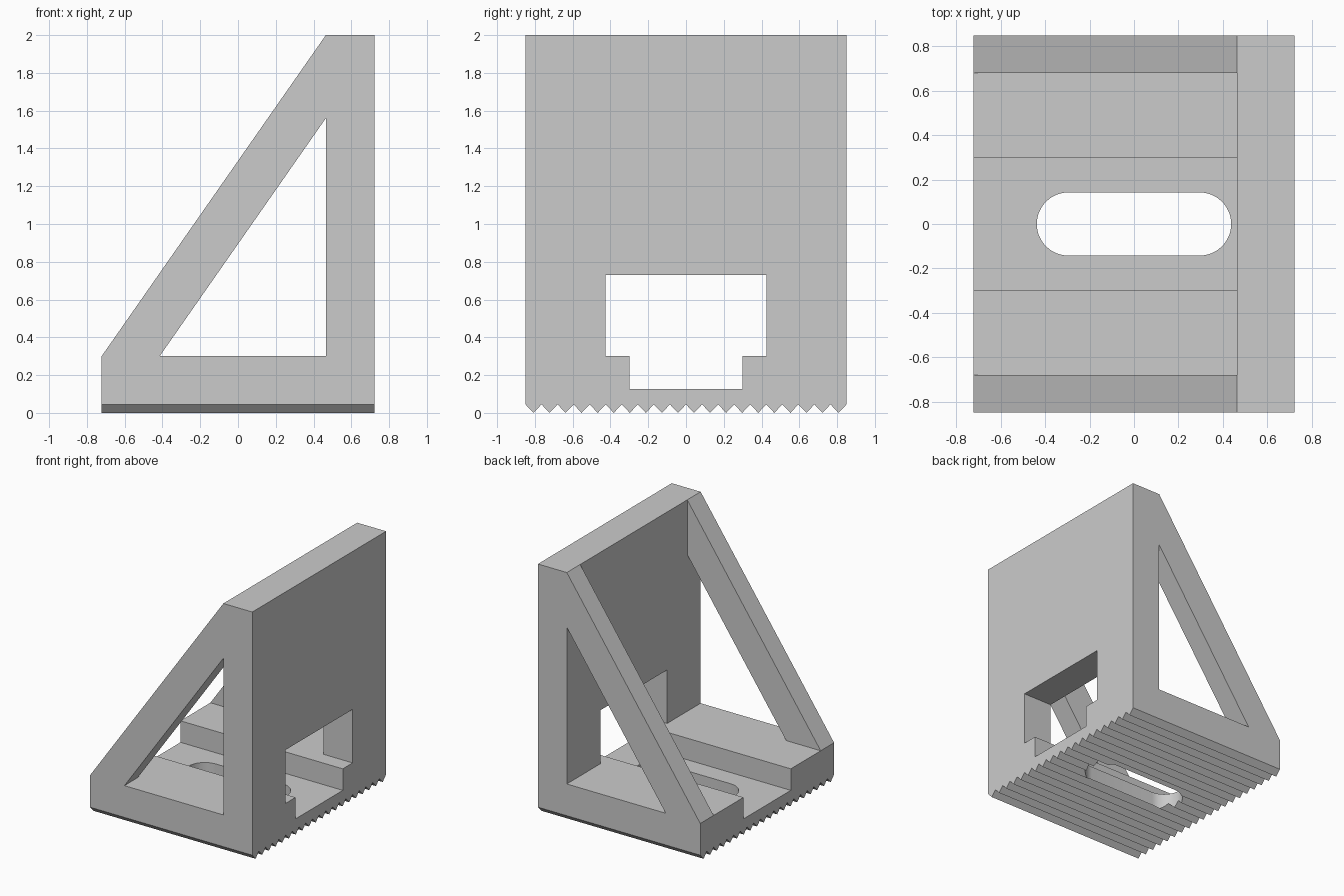
import bpy
import bmesh
import math
from mathutils import Vector

cube = bpy.data.objects.get("Cube")
if cube:
    bpy.data.objects.remove(cube, do_unlink=True)

X, Y = 0.722, 0.85          # half width and half depth
WALL = 0.465                # inner face of the upright wall
FLOOR = 0.30                # top of the base plate

grey = bpy.data.materials.new("plain grey")
grey.use_nodes = True
grey.diffuse_color = (0.6, 0.6, 0.6, 1)
grey.node_tree.nodes["Principled BSDF"].inputs["Base Color"].default_value = (0.6, 0.6, 0.6, 1)


def prism(name, outline, axis, start, end):
    """Extrude a 2D outline along one axis, from start to end."""
    place = {"x": lambda a, b: (start, a, b),
             "y": lambda a, b: (a, start, b),
             "z": lambda a, b: (a, b, start)}[axis]
    bm = bmesh.new()
    face = bm.faces.new([bm.verts.new(place(a, b)) for a, b in outline])
    moved = bmesh.ops.extrude_face_region(bm, geom=[face])["geom"]
    step = Vector([end - start if axis == k else 0 for k in "xyz"])
    bmesh.ops.translate(bm, vec=step, verts=[v for v in moved if isinstance(v, bmesh.types.BMVert)])
    bmesh.ops.recalc_face_normals(bm, faces=bm.faces)
    mesh = bpy.data.meshes.new(name)
    bm.to_mesh(mesh)
    bm.free()
    mesh.materials.append(grey)
    ob = bpy.data.objects.new(name, mesh)
    bpy.context.collection.objects.link(ob)
    return ob


def rect(a0, a1, b0, b1):
    return [(a0, b0), (a1, b0), (a1, b1), (a0, b1)]


def cut(body, cutter):
    """Subtract the cutter, bake the result and discard the cutter."""
    mod = body.modifiers.new("cut", "BOOLEAN")
    mod.operation, mod.solver, mod.object = "DIFFERENCE", "EXACT", cutter
    cutter.hide_render = True
    deps = bpy.context.evaluated_depsgraph_get()
    mesh = bpy.data.meshes.new_from_object(body.evaluated_get(deps))
    body.modifiers.clear()
    body.data = mesh
    bpy.data.objects.remove(cutter, do_unlink=True)


# Solid bracket with its sloping side outline
bracket = prism("angle_bracket", [(-X, 0), (X, 0), (X, 2), (WALL, 2), (-X, FLOOR)], "y", -Y, Y)

# Open bay between the two side braces
cut(bracket, prism("bay", rect(-1, WALL, FLOOR, 2.2), "y", -0.68, 0.68))

# Triangular opening through both braces
cut(bracket, prism("brace_opening", [(-0.415, FLOOR), (WALL, FLOOR), (WALL, 1.56)], "y", -1, 1))

# Window in the wall, and the channel running below it along the base
cut(bracket, prism("window", rect(-0.425, 0.425, FLOOR, 0.73), "x", 0.4, 1))
cut(bracket, prism("channel", rect(-0.3, 0.3, 0.127, 0.5), "x", -1, 1))

# Round-ended slot through the base
R, REACH, STEPS = 0.142, 0.296, 24
slot = []
for side in (1, -1):
    for i in range(STEPS + 1):
        t = math.pi * (i / STEPS - 0.5)
        slot.append((side * (REACH + R * math.cos(t)), side * R * math.sin(t)))
cut(bracket, prism("slot", slot, "z", -0.2, 0.25))

# Row of V-shaped grip teeth under the base
TEETH = 20
pitch = 2 * Y / TEETH
comb = [(-1, -0.1), (-1, 0.045)]
for i in range(TEETH):
    comb += [(-Y + i * pitch, 0.045), (-Y + (i + 0.5) * pitch, 0)]
comb += [(Y, 0.045), (1, 0.045), (1, -0.1)]
cut(bracket, prism("comb", comb, "x", -1, 1))

# Keep edges crisp and only the slot ends smooth
bpy.ops.object.select_all(action="DESELECT")
bracket.select_set(True)
bpy.context.view_layer.objects.active = bracket
bpy.ops.object.shade_smooth_by_angle(angle=math.radians(25))
